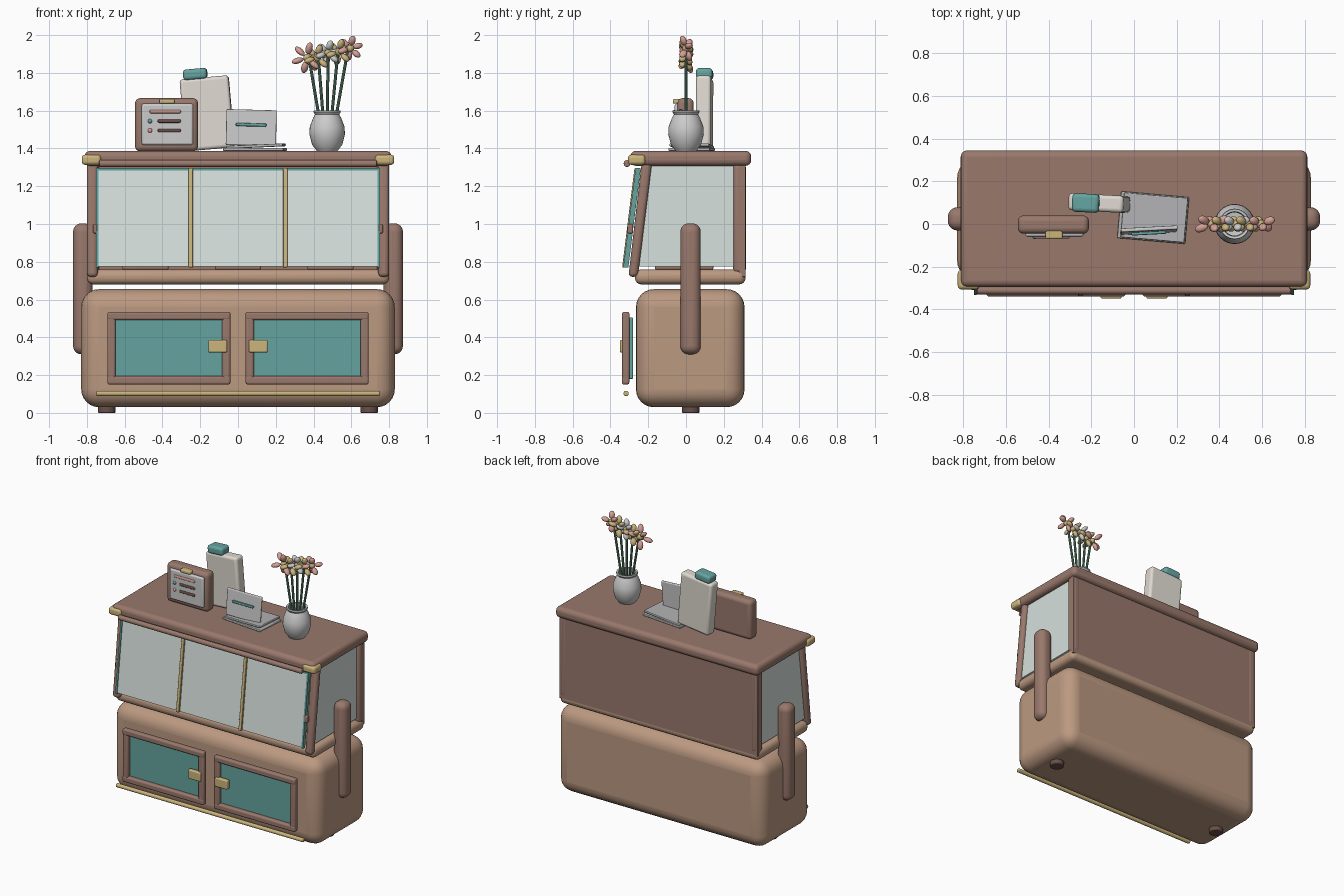
import bpy, bmesh, math
from mathutils import Vector, Matrix

if "Cube" in bpy.data.objects:
    bpy.data.objects.remove(bpy.data.objects["Cube"])


def mat(name, rgb):
    m = bpy.data.materials.new(name)
    m.diffuse_color = (*rgb, 1)
    m.use_nodes = True
    m.node_tree.nodes["Principled BSDF"].inputs["Base Color"].default_value = m.diffuse_color
    return m


TAN = mat("tan_wood", (0.50, 0.32, 0.22))
BROWN = mat("brown_wood", (0.32, 0.19, 0.15))
DARK = mat("dark_wood", (0.14, 0.08, 0.065))
TEAL = mat("teal", (0.13, 0.37, 0.35))
GOLD = mat("brass", (0.60, 0.46, 0.20))
GLASS = mat("glass", (0.67, 0.75, 0.72))
CREAM = mat("cream", (0.74, 0.70, 0.64))
WHITE = mat("white", (0.78, 0.77, 0.75))
GREY = mat("grey", (0.45, 0.45, 0.46))
PINK = mat("pink", (0.67, 0.35, 0.30))
GREEN = mat("green", (0.12, 0.26, 0.17))


def finish(name, bm, m, loc=(0, 0, 0), rot=(0, 0, 0), bevel=0, seg=4):
    bmesh.ops.recalc_face_normals(bm, faces=bm.faces)
    me = bpy.data.meshes.new(name)
    bm.to_mesh(me)
    bm.free()
    me.materials.append(m)
    o = bpy.data.objects.new(name, me)
    bpy.context.collection.objects.link(o)
    o.location, o.rotation_euler = loc, rot
    if bevel:
        b = o.modifiers.new("bevel", 'BEVEL')
        b.width, b.segments, b.limit_method = bevel, seg, 'ANGLE'
    bpy.ops.object.select_all(action='DESELECT')
    o.select_set(True)
    bpy.context.view_layer.objects.active = o
    bpy.ops.object.shade_smooth_by_angle(angle=math.radians(40))
    return o


def box(name, x, y, z, m, bevel=0.0, rot=(0, 0, 0), seg=4):
    """Bevelled box from (min, max) ranges, rotated about its centre."""
    bm = bmesh.new()
    bmesh.ops.create_cube(bm, size=1)
    r = (x, y, z)
    bmesh.ops.scale(bm, vec=[b - a for a, b in r], verts=bm.verts)
    return finish(name, bm, m, [(a + b) / 2 for a, b in r], rot, bevel, seg)


def rod(name, a, b, radius, m, bevel=0.0, sides=20):
    a, b = Vector(a), Vector(b)
    bm = bmesh.new()
    bmesh.ops.create_cone(bm, cap_ends=True, segments=sides, radius1=radius, radius2=radius, depth=(b - a).length)
    q = (b - a).to_track_quat('Z', 'Y')
    return finish(name, bm, m, (a + b) / 2, q.to_euler(), bevel, 3)


def prism(name, yz, x0, x1, m, bevel=0.0):
    """Side profile in y, z extruded along x."""
    bm = bmesh.new()
    f = bm.faces.new([bm.verts.new((x0, y, z)) for y, z in yz])
    ext = bmesh.ops.extrude_face_region(bm, geom=[f])["geom"]
    bmesh.ops.translate(bm, vec=(x1 - x0, 0, 0), verts=[v for v in ext if isinstance(v, bmesh.types.BMVert)])
    return finish(name, bm, m, bevel=bevel)


def ball(name, loc, size, m, rot=(0, 0, 0)):
    bm = bmesh.new()
    bmesh.ops.create_uvsphere(bm, u_segments=14, v_segments=8, radius=1)
    bmesh.ops.scale(bm, vec=size, verts=bm.verts)
    return finish(name, bm, m, loc, rot)


def span(a, b, s):
    return tuple(sorted((a * s, b * s)))


# Main cabinet volumes
box("lower_cabinet", (-0.83, 0.83), (-0.265, 0.31), (0.03, 0.655), TAN, 0.095, seg=6)
box("display_base", (-0.8, 0.8), (-0.27, 0.315), (0.68, 0.76), TAN, 0.034)
box("top_board", (-0.813, 0.813), (-0.295, 0.345), (1.308, 1.387), BROWN, 0.03)
box("back_panel", (-0.795, 0.795), (0.28, 0.315), (0.72, 1.33), BROWN, 0.004)

# Slanted front glass with its dividers and rails
prism("front_glass", [(-0.325, 0.775), (-0.305, 0.775), (-0.24, 1.29), (-0.262, 1.29)], -0.75, 0.75, GLASS)
for s in (-1, 1):
    prism("glass_divider", [(-0.338, 0.77), (-0.32, 0.77), (-0.256, 1.295), (-0.273, 1.295)], s * 0.25 - 0.012, s * 0.25 + 0.012, GOLD, 0.004)
    prism("glass_edge", [(-0.332, 0.77), (-0.305, 0.77), (-0.24, 1.295), (-0.267, 1.295)], s * 0.745 - 0.006, s * 0.745 + 0.006, TEAL)
box("glass_top_edge", (-0.75, 0.75), (-0.267, -0.24), (1.284, 1.296), TEAL)
rod("front_rail", (-0.735, -0.312, 1.32), (0.735, -0.312, 1.32), 0.018, BROWN, 0.006)
for i, x in enumerate((-0.49, 0, 0.49)):
    box("display_tray", (x - 0.122, x + 0.122), (-0.165, 0.145), (0.757, 0.786), BROWN, 0.01)

# Parts repeated on the left and right
for s in (-1, 1):
    rod("foot", (s * 0.695, 0.025, 0), (s * 0.695, 0.025, 0.06), 0.047, DARK, 0.006)
    box("side_arm", span(0.77, 0.873, s), (-0.03, 0.078), (0.31, 1.003), BROWN, 0.044, seg=6)
    prism("front_post", [(-0.305, 0.72), (-0.255, 0.72), (-0.18, 1.325), (-0.235, 1.325)], s * 0.742, s * 0.8, BROWN, 0.022)
    box("back_post", span(0.735, 0.795, s), (0.25, 0.317), (0.74, 1.32), BROWN, 0.022)
    prism("side_glass", [(-0.25, 0.775), (0.26, 0.775), (0.26, 1.31), (-0.19, 1.31)], s * 0.758, s * 0.775, GLASS)
    box("corner_bracket", span(0.725, 0.827, s), (-0.307, -0.215), (1.313, 1.367), GOLD, 0.018)
    box("glass_catch", span(0.745, 0.767, s), (-0.31, -0.28), (0.95, 1.0), BROWN, 0.008)
    # Lower doors
    box("door_panel", span(0.07, 0.665, s), (-0.312, -0.28), (0.18, 0.505), TEAL, 0.006)
    for z in (0.172, 0.513):
        box("door_rail", span(0.04, 0.692, s), (-0.34, -0.3), (z - 0.022, z + 0.022), BROWN, 0.012)
    for x in (0.062, 0.67):
        box("door_stile", span(x - 0.022, x + 0.022, s), (-0.338, -0.298), (0.155, 0.53), BROWN, 0.012)
    box("door_handle", span(0.058, 0.157, s), (-0.35, -0.318), (0.32, 0.386), GOLD, 0.008)
rod("bottom_trim", (-0.75, -0.317, 0.103), (0.75, -0.317, 0.103), 0.014, GOLD, 0.005)

# Notice board on the top
box("notice_frame", (-0.545, -0.212), (-0.045, 0.04), (1.385, 1.666), BROWN, 0.026)
box("notice_sheet", (-0.51, -0.237), (-0.06, -0.035), (1.418, 1.637), WHITE, 0.012)
box("notice_clip", (-0.416, -0.335), (-0.07, -0.03), (1.637, 1.662), GOLD, 0.008)
for x0, z, m in ((-0.468, 1.595, PINK), (-0.425, 1.545, DARK), (-0.425, 1.495, DARK)):
    box("notice_line", (x0, -0.303), (-0.068, -0.055), (z - 0.009, z + 0.009), m, 0.006)
for z, m in ((1.545, TEAL), (1.495, PINK)):
    ball("notice_dot", (-0.466, -0.061, z), (0.012, 0.009, 0.012), m)

# Leaning slab with a cap
lean = (0, math.radians(-5), math.radians(-3))
box("tall_slab", (-0.293, -0.033), (0.058, 0.138), (1.395, 1.777), CREAM, 0.018, lean)
box("slab_cap", (-0.29, -0.163), (0.055, 0.142), (1.765, 1.822), TEAL, 0.018, lean)

# Open folder with an upright card
yaw = (0, 0, math.radians(-5))
box("folder_base", (-0.07, 0.25), (-0.08, 0.14), (1.387, 1.403), GREY, 0.005, yaw)
box("folder_top", (-0.055, 0.245), (-0.075, 0.135), (1.405, 1.42), GREY, 0.005, (0, math.radians(-2.5), yaw[2]))
card = (math.radians(-4), math.radians(1.5), math.radians(3))
box("upright_card", (-0.063, 0.203), (-0.038, -0.02), (1.415, 1.605), WHITE, 0.006, card)
box("card_line", (-0.012, 0.15), (-0.05, -0.03), (1.517, 1.533), TEAL, 0.005, card)

# Vase, lathed from a profile
profile = [(0, 1.387), (0.055, 1.387), (0.08, 1.42), (0.094, 1.475), (0.092, 1.515), (0.075, 1.56), (0.064, 1.58),
           (0.072, 1.592), (0.07, 1.602), (0.058, 1.6), (0.054, 1.575), (0.06, 1.54), (0, 1.53)]
bm = bmesh.new()
vs = [bm.verts.new((r, 0, z)) for r, z in profile]
es = [bm.edges.new(p) for p in zip(vs, vs[1:])]
bmesh.ops.spin(bm, geom=vs + es, cent=(0, 0, 0), axis=(0, 0, 1), angle=math.tau, steps=32)
bmesh.ops.remove_doubles(bm, verts=bm.verts, dist=0.0005)
finish("vase", bm, WHITE, (0.472, 0, 0))

# Flowers: stems with rings of twisted petals
for x, z, r, m in ((0.365, 1.88, 0.066, PINK), (0.42, 1.88, 0.056, GOLD), (0.477, 1.905, 0.054, WHITE),
                   (0.535, 1.91, 0.056, GOLD), (0.595, 1.93, 0.054, PINK)):
    rod("stem", (0.472 + (x - 0.475) * 0.35, 0, 1.54), (x + (0.475 - x) * 0.1, 0, z), 0.008, GREEN, sides=8)
    ball("flower_centre", (x, 0, z), (0.02, 0.02, 0.02), GOLD)
    for k in range(6):
        a = math.tau * k / 6 + 0.3
        d = Vector((math.cos(a), 0.35 * (-1) ** k, math.sin(a))).normalized()
        ball("petal", Vector((x, 0, z)) + d * r * 0.82, (0.02, 0.016, r * 0.5), m, d.to_track_quat('Z', 'Y').to_euler())
